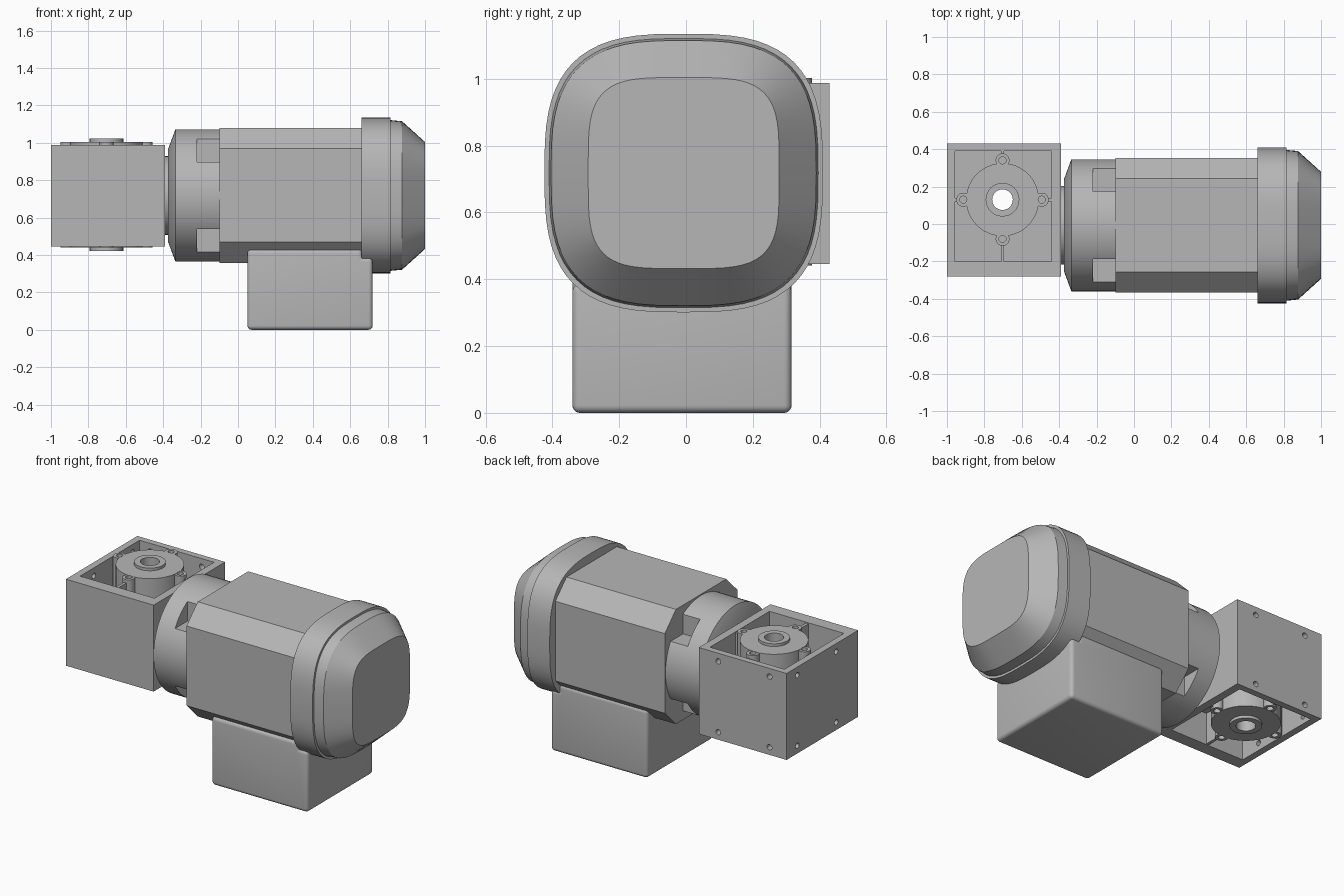
import bpy, bmesh
from math import sin, cos, pi, copysign
from mathutils import Matrix, Vector

cube = bpy.data.objects.get("Cube")
if cube:
    bpy.data.objects.remove(cube, do_unlink=True)

grey = bpy.data.materials.new("cast grey")
grey.use_nodes = True
grey.diffuse_color = (0.47, 0.47, 0.47, 1)
grey.node_tree.nodes["Principled BSDF"].inputs["Base Color"].default_value = (0.47, 0.47, 0.47, 1)

parts = []
MY, MZ = -0.007, 0.718          # motor axis
HX, HY, HZ = -0.703, 0.13, 0.715  # gearbox hub centre


def finish(name, bm, keep=True):
    bmesh.ops.recalc_face_normals(bm, faces=bm.faces)
    mesh = bpy.data.meshes.new(name)
    bm.to_mesh(mesh)
    bm.free()
    mesh.materials.append(grey)
    ob = bpy.data.objects.new(name, mesh)
    bpy.context.collection.objects.link(ob)
    if keep:
        parts.append(ob)
    return ob


def box(name, lo, hi, keep=True):
    lo, hi = Vector(lo), Vector(hi)
    bm = bmesh.new()
    bmesh.ops.create_cube(bm, size=1, matrix=Matrix.Translation((lo + hi) / 2) @ Matrix.Diagonal((*(hi - lo), 1)))
    return finish(name, bm, keep)


def rod(name, centre, radius, length, axis="Z", keep=True, segs=32):
    turn = {"X": Matrix.Rotation(pi / 2, 4, "Y"), "Y": Matrix.Rotation(pi / 2, 4, "X"), "Z": Matrix()}[axis]
    bm = bmesh.new()
    bmesh.ops.create_cone(bm, cap_ends=True, segments=segs, radius1=radius, radius2=radius,
                          depth=length, matrix=Matrix.Translation(centre) @ turn)
    return finish(name, bm, keep)


def prism(name, points, offset):
    bm = bmesh.new()
    face = bm.faces.new([bm.verts.new(p) for p in points])
    new = bmesh.ops.extrude_face_region(bm, geom=[face])["geom"]
    bmesh.ops.translate(bm, verts=[v for v in new if isinstance(v, bmesh.types.BMVert)], vec=offset)
    return finish(name, bm)


def loft(name, sections, segs=64):
    """Rings along x on the motor axis: (x, half width, roundness power)."""
    bm = bmesh.new()
    rings = []
    for x, half, power in sections:
        ring = []
        for i in range(segs):
            c, s = cos(2 * pi * i / segs), sin(2 * pi * i / segs)
            y = copysign(abs(c) ** (2 / power), c) * half
            z = copysign(abs(s) ** (2 / power), s) * half
            ring.append(bm.verts.new((x, MY + y, MZ + z)))
        rings.append(ring)
    for a, b in zip(rings, rings[1:]):
        for i in range(segs):
            j = (i + 1) % segs
            bm.faces.new((a[i], a[j], b[j], b[i]))
    bm.faces.new(rings[0])
    bm.faces.new(rings[-1])
    return finish(name, bm)


def apply(ob, mod):
    bpy.context.view_layer.objects.active = ob
    with bpy.context.temp_override(object=ob, active_object=ob, selected_objects=[ob]):
        bpy.ops.object.modifier_apply(modifier=mod.name)


def cut(ob, cutter, remove=True):
    mod = ob.modifiers.new("cut", "BOOLEAN")
    mod.operation = "DIFFERENCE"
    mod.solver = "EXACT"
    mod.object = cutter
    cutter.hide_render = True
    apply(ob, mod)
    if remove:
        bpy.data.objects.remove(cutter, do_unlink=True)


# Motor body: square bar with wide chamfers
f, h = 0.25, 0.36
outline = [(f, h), (h, f), (h, -f), (f, -h), (-f, -h), (-h, -f), (-h, f), (-f, h)]
prism("motor_body", [(-0.1, MY + y, MZ + z) for y, z in outline], (0.78, 0, 0))

# Fan cover: rounded square shell with a stepped rim and tapered end
loft("fan_cover", [(0.66, 0.417, 3), (0.815, 0.417, 3), (0.815, 0.403, 3), (0.877, 0.397, 3), (1.0, 0.286, 4)])

# Front flange with a notch at each corner, and the neck to the gearbox
flange = loft("front_flange", [(-0.373, 0.25, 2), (-0.335, 0.353, 2), (-0.1, 0.353, 2)])
for sy in (-1, 1):
    for sz in (-1, 1):
        near = Vector((-0.22, MY + sy * 0.18, MZ + sz * 0.18))
        far = Vector((-0.05, MY + sy * 0.5, MZ + sz * 0.5))
        lo = [min(a, b) for a, b in zip(near, far)]
        hi = [max(a, b) for a, b in zip(near, far)]
        cut(flange, box("notch_cutter", lo, hi, False))
rod("flange_neck", (-0.38, MY, MZ), 0.21, 0.04, "X", segs=48)

# Terminal box, stepped under the fan cover, with rounded edges
side = [(0.05, 0), (0.72, 0), (0.72, 0.385), (0.665, 0.385), (0.665, 0.43), (0.05, 0.43)]
terminal = prism("terminal_box", [(x, -0.34, z) for x, z in side], (0, 0.656, 0))
bevel = terminal.modifiers.new("round", "BEVEL")
bevel.width, bevel.segments = 0.035, 5
apply(terminal, bevel)

# Gearbox housing, hollowed from above and below
housing = box("gearbox_housing", (-1, -0.28, 0.445), (-0.39, 0.43, 0.988))
for lo, hi in ((0.785, 1.2), (0.2, 0.645)):
    cut(housing, box("pocket_cutter", (-0.957, -0.2, lo), (-0.44, 0.39, hi), False))

# Mounting holes in the back and end walls
for sz in (-1, 1):
    for s in (-1, 1):
        z = HZ + sz * 0.222
        cut(housing, rod("hole_cutter", (HX + s * 0.178, 0.43, z), 0.017, 0.12, "Y", False, 16))
        cut(housing, rod("hole_cutter", (-1, HY + s * 0.193, z), 0.017, 0.12, "X", False, 16))

# Output hub, raised ring and through bore
hub = rod("output_hub", (HX, HY, 0.722), 0.195, 0.566, segs=48)
ring = rod("hub_ring", (HX, HY, 0.722), 0.09, 0.6)
bore = rod("bore_cutter", (HX, HY, 0.72), 0.055, 1, keep=False)
for ob in (housing, hub, ring):
    cut(ob, bore, False)
bpy.data.objects.remove(bore, do_unlink=True)

# Bolt ears around the hub, each tied to the wall by a rib
for dx, dy in ((1, 0), (-1, 0), (0, 1), (0, -1)):
    x, y = HX + dx * 0.21, HY + dy * 0.21
    ear = rod("hub_ear", (x, y, 0.722), 0.037, 0.562, segs=24)
    for z in (0.44, 1.0):
        for ob in (ear, hub):
            cut(ob, rod("bolt_cutter", (x, y, z), 0.019, 0.2, keep=False, segs=16))
    reach = 0.34 if dy < 0 else 0.27
    a = Vector((HX + dx * 0.235, HY + dy * 0.235))
    b = Vector((HX + dx * reach, HY + dy * reach))
    wx, wy = abs(dy) * 0.009, abs(dx) * 0.009
    box("hub_rib", (min(a.x, b.x) - wx, min(a.y, b.y) - wy, 0.45),
        (max(a.x, b.x) + wx, max(a.y, b.y) + wy, 0.983))

# Smooth shading with sharp edges kept
bpy.ops.object.select_all(action="DESELECT")
for ob in parts:
    ob.select_set(True)
bpy.context.view_layer.objects.active = parts[0]
bpy.ops.object.shade_smooth_by_angle(angle=pi / 6)
